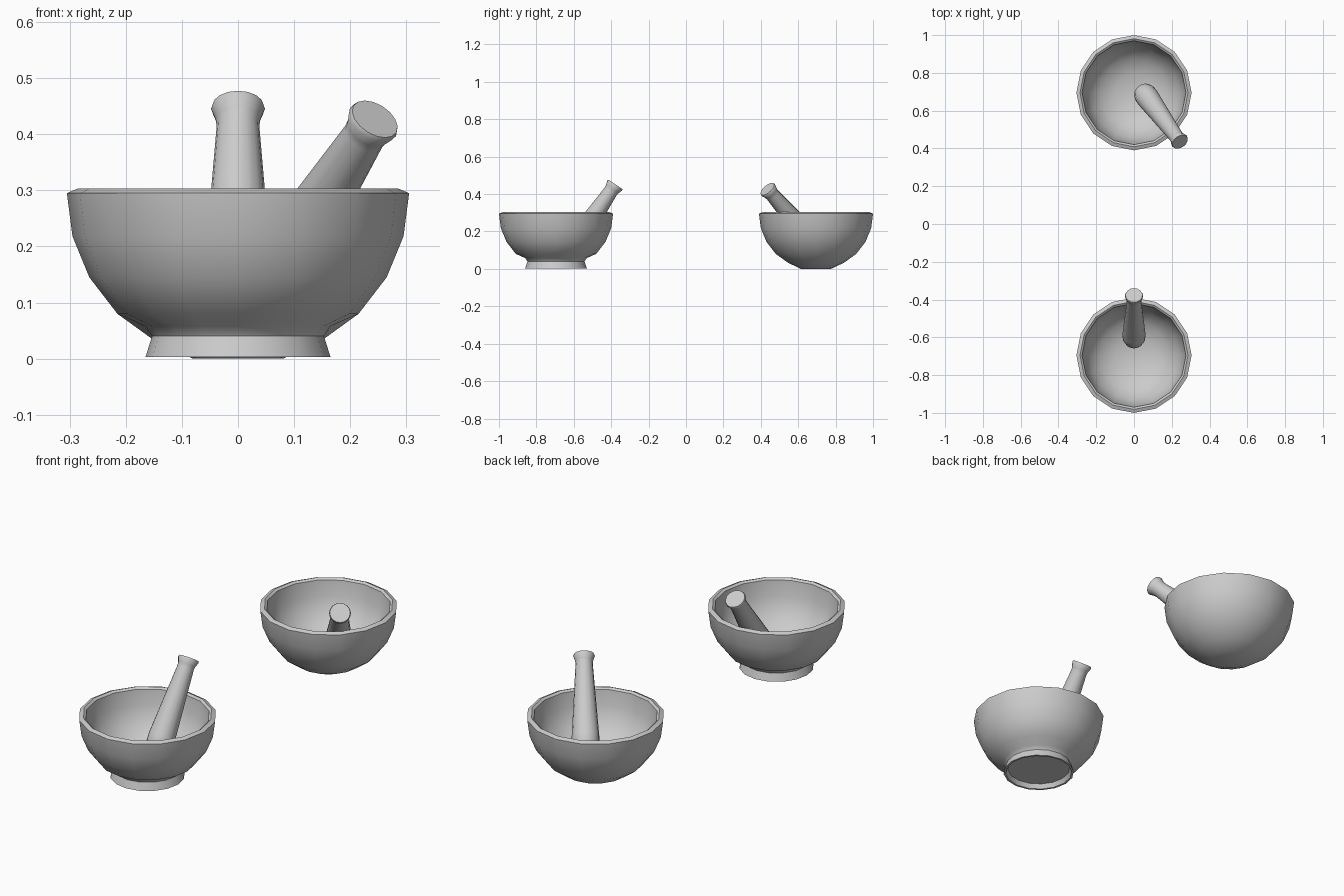
import bpy, bmesh, math
from mathutils import Vector

if "Cube" in bpy.data.objects:
    bpy.data.objects.remove(bpy.data.objects["Cube"])

SEG = 16


def lathe(name, profile, seg=SEG, angle=40):
    """Revolve (radius, height) points about z into a closed solid."""
    bm = bmesh.new()
    rings = []
    for r, z in profile:
        if r == 0:
            rings.append([bm.verts.new((0, 0, z))])
        else:
            rings.append([bm.verts.new((r * math.cos(2 * math.pi * i / seg),
                                        r * math.sin(2 * math.pi * i / seg), z))
                          for i in range(seg)])
    for a, b in zip(rings, rings[1:]):
        for i in range(seg):
            j = (i + 1) % seg
            quad = [a[i % len(a)], a[j % len(a)], b[j % len(b)], b[i % len(b)]]
            bm.faces.new(list(dict.fromkeys(quad)))
    bmesh.ops.recalc_face_normals(bm, faces=bm.faces)
    mesh = bpy.data.meshes.new(name)
    bm.to_mesh(mesh)
    bm.free()
    obj = bpy.data.objects.new(name, mesh)
    bpy.context.collection.objects.link(obj)
    bpy.ops.object.select_all(action='DESELECT')
    obj.select_set(True)
    bpy.context.view_layer.objects.active = obj
    bpy.ops.object.shade_smooth_by_angle(angle=math.radians(angle))
    return obj


# Upper bowl: outer wall, rounded rim, then the inner wall down to the floor
wall = [(0.215, 0.08), (0.265, 0.145), (0.295, 0.218), (0.305, 0.295),
        (0.286, 0.303), (0.275, 0.295), (0.265, 0.22), (0.238, 0.152),
        (0.18, 0.09), (0.1, 0.06), (0, 0.05)]
round_base = [(0, 0), (0.08, 0), (0.15, 0.033)]
foot_base = [(0, 0.025), (0.145, 0.025), (0.155, 0.003), (0.165, 0.003),
             (0.153, 0.04), (0.165, 0.058)]

lathe("footed_mortar", foot_base + wall).location = (0, -0.695, 0)
lathe("round_mortar", round_base + wall).location = (0, 0.695, 0)


# Pestles: rounded grinding end, tapered shaft, flared handle end
def pestle(name, low, high):
    low, high = Vector(low), Vector(high)
    axis = high - low
    n = axis.length
    profile = [(0, -0.055), (0.028, -0.049), (0.049, -0.032), (0.06, -0.005),
               (0.061, 0.03), (0.038, n - 0.045), (0.04, n - 0.03),
               (0.048, n - 0.008), (0.045, n), (0, n)]
    obj = lathe(name, profile)
    obj.rotation_euler = axis.to_track_quat('Z', 'Y').to_euler()
    obj.location = low


pestle("footed_mortar_pestle", (0, -0.60, 0.125), (0, -0.377, 0.452))
pestle("round_mortar_pestle", (0.06, 0.685, 0.14), (0.244, 0.435, 0.427))
